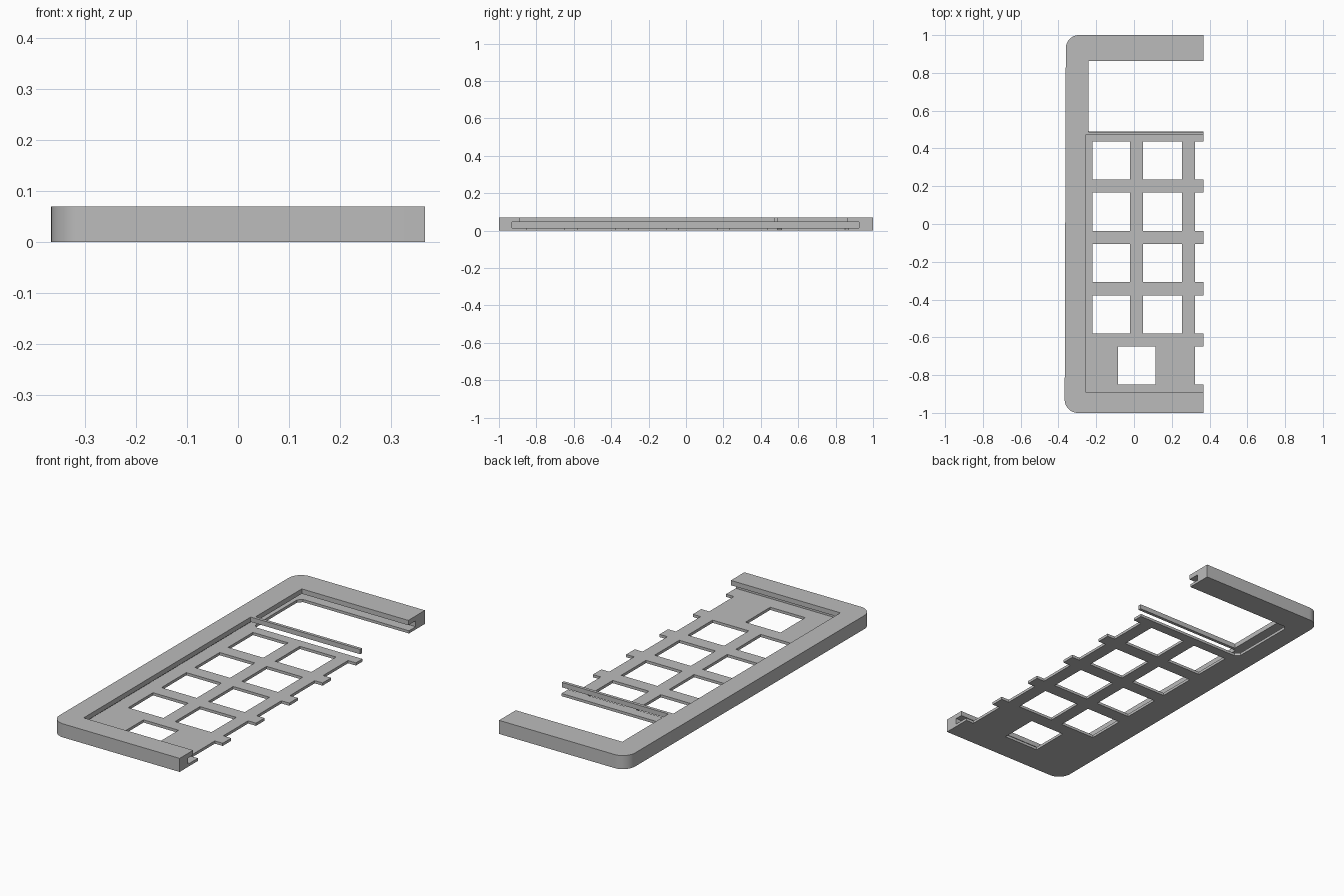
import bpy, bmesh, math

cube = bpy.data.objects.get("Cube")
if cube:
    bpy.data.objects.remove(cube, do_unlink=True)

grey = bpy.data.materials.new("plain grey")
grey.use_nodes = True
COLOR = (0.5, 0.5, 0.5, 1)
grey.diffuse_color = COLOR
grey.node_tree.nodes["Principled BSDF"].inputs["Base Color"].default_value = COLOR

HEIGHT, FLOOR, LIP = 0.07, 0.014, 0.045
OPEN = 0.5   # past the open right side


def prism(name, outline, z0, z1):
    """Extrude a closed outline from z0 to z1."""
    bm = bmesh.new()
    face = bm.faces.new([bm.verts.new((x, y, z0)) for x, y in outline])
    top = bmesh.ops.extrude_face_region(bm, geom=[face])["geom"]
    for v in top:
        if isinstance(v, bmesh.types.BMVert):
            v.co.z = z1
    bmesh.ops.recalc_face_normals(bm, faces=bm.faces)
    mesh = bpy.data.meshes.new(name)
    bm.to_mesh(mesh)
    bm.free()
    mesh.materials.append(grey)
    obj = bpy.data.objects.new(name, mesh)
    bpy.context.collection.objects.link(obj)
    return obj


def rect(x0, x1, y0, y1):
    return [(x0, y0), (x1, y0), (x1, y1), (x0, y1)]


def arc(cx, cy, r, a0, a1, steps=12):
    return [(cx + r * math.cos(math.radians(a0 + (a1 - a0) * i / steps)),
             cy + r * math.sin(math.radians(a0 + (a1 - a0) * i / steps)))
            for i in range(steps + 1)]


# Half case body with two rounded corners and a slightly tapered long side
R = 0.07
outline = [(0.367, -1), (0.367, 1)]
outline += arc(-0.361 + R, 1 - R, R, 90, 180)
outline += arc(-0.367 + R, -1 + R, R, 180, 270)
case = prism("half_case", outline, 0, HEIGHT)


def cut(outline, z0, z1):
    cutter = prism("cutter", outline, z0, z1)
    cutter.hide_render = True
    mod = case.modifiers.new("cut", "BOOLEAN")
    mod.operation = "DIFFERENCE"
    mod.solver = "EXACT"
    mod.object = cutter
    bpy.context.view_layer.objects.active = case
    bpy.ops.object.modifier_apply(modifier=mod.name)
    bpy.data.objects.remove(cutter, do_unlink=True)


# Inner slot for the circuit board
cut(rect(-0.295, OPEN, -0.93, 0.925), FLOOR, LIP)

# Top openings, leaving a thin cross bar between them
cut(rect(-0.258, OPEN, -0.89, 0.472), 0.03, 0.1)
cut(rect(-0.241, OPEN, 0.488, 0.864), 0.03, 0.1)

# Screen window through the floor, with clipped corners
c = 0.02
cut([(OPEN, 0.49), (-0.258 + c, 0.49), (-0.258, 0.49 + c),
     (-0.258, 0.87 - c), (-0.258 + c, 0.87), (OPEN, 0.87)], -0.1, 0.03)

# Key holes: four rows of two, plus a notch at the open side of each row
SIZE, PITCH = 0.202, 0.2715
for row in range(5):
    y1 = 0.437 - row * PITCH
    y0 = y1 - SIZE
    columns = [(-0.221, -0.02), (0.047, 0.254)] if row < 4 else [(-0.085, 0.115)]
    for x0, x1 in columns + [(0.322, OPEN)]:
        cut(rect(x0, x1, y0, y1), -0.1, 0.03)

# Smooth rounded corners, sharp edges elsewhere
bpy.ops.object.select_all(action="DESELECT")
case.select_set(True)
bpy.context.view_layer.objects.active = case
bpy.ops.object.shade_smooth_by_angle(angle=math.radians(30))
